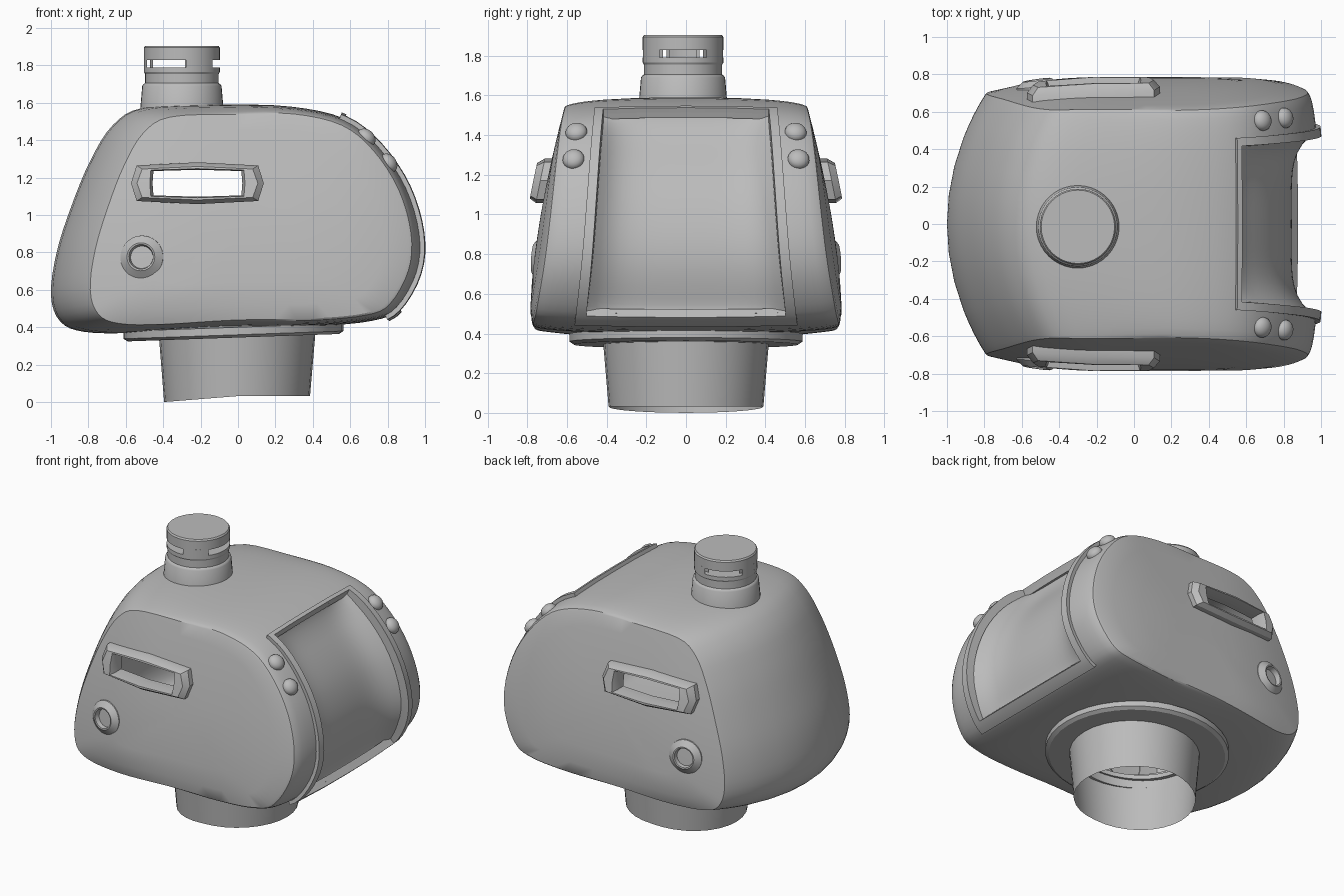
import bpy, bmesh, math
from mathutils import Vector, Matrix

if "Cube" in bpy.data.objects:
    bpy.data.objects.remove(bpy.data.objects["Cube"], do_unlink=True)

grey = bpy.data.materials.new("mid grey")
grey.use_nodes = True
grey.diffuse_color = (0.5, 0.5, 0.5, 1)
grey.node_tree.nodes["Principled BSDF"].inputs["Base Color"].default_value = grey.diffuse_color

# Closed outline of the hood in x and z: up the back, over the top, down the face, along the floor
OUTLINE = [(-1, .57), (-.97, .8), (-.89, 1.05), (-.79, 1.29), (-.67, 1.48),
           (-.5, 1.575), (-.1, 1.59), (.28, 1.58), (.57, 1.515), (.76, 1.37),
           (.91, 1.15), (.985, .9), (.97, .69), (.86, .5), (.72, .435),
           (.4, .405), (-.1, .395), (-.55, .37), (-.82, .375), (-.95, .43)]
COUNT = len(OUTLINE)
FACE_TOP, FACE_BOTTOM, FACE_SIDE = 8, 13, .66


def outline(u):
    """Smooth closed curve through the outline points."""
    i, f = math.floor(u), u - math.floor(u)
    a, b, c, d = (Vector(OUTLINE[(i + k) % COUNT]) for k in (-1, 0, 1, 2))
    return b + (c - a) * f / 2 + (2 * a - 5 * b + 4 * c - d) * f**2 / 2 + (3 * b - a - 3 * c + d) * f**3 / 2


def half_width(x, z):
    """Distance of the side panel from the middle plane."""
    w = .785 - .17 * (max(z - .5, 0) / 1.03)**1.6 - 4 * max(.5 - z, 0)**2
    return w - .085 * (max(-x - .2, 0) / .6)**2 - .045 * (max(x - .5, 0) / .4)**2


def surface(u, v):
    """Hood skin: |v| < 1 wraps around the hood, |v| from 1 to 2 closes the side panel."""
    t = max(-1, min(1, v))
    outer = outline(u)
    edge = Vector((outer.x * .855 + .065, outer.y * .92 + .075))
    back = max(0, min(1, .3 - outer.x * 1.2))  # the back is rounder than the face
    bulge = max(0, 1 - abs(t)**(2.5 - .5 * back))**(.4 + .55 * back)
    p = edge + (outer - edge) * bulge
    if abs(v) > 1:
        p = edge.lerp(Vector((.05, .95)), abs(v) - 1)
        edge = p
    return Vector((p.x, t * half_width(edge.x, edge.y), p.y))


def visor_surface(u, v):
    """Hood skin pushed in to a shallow dish."""
    depth = .015 + .14 * (1 - abs(v / .69)**5) * (1 - abs((u - 10.5) / 2.6)**5)
    return surface(u, v) + Vector((-.95, 0, -.3)) * depth


def finish(name, bm):
    mesh = bpy.data.meshes.new(name)
    bm.to_mesh(mesh)
    bm.free()
    mesh.materials.append(grey)
    ob = bpy.data.objects.new(name, mesh)
    bpy.context.collection.objects.link(ob)
    return ob


def skin(name, us, vs, keep, shape=surface):
    """Grid of quads on the hood skin, facing outward."""
    bm = bmesh.new()
    rows = [[bm.verts.new(shape(u, v)) for v in vs] for u in us]
    for i in range(len(us) - 1):
        for j in range(len(vs) - 1):
            if keep((us[i] + us[i + 1]) / 2, (vs[j] + vs[j + 1]) / 2):
                bm.faces.new((rows[i][j], rows[i][j + 1], rows[i + 1][j + 1], rows[i + 1][j]))
    bmesh.ops.remove_doubles(bm, verts=bm.verts, dist=.0005)
    bmesh.ops.delete(bm, geom=[v for v in bm.verts if not v.link_faces], context='VERTS')
    bm.normal_update()
    if sum(f.normal.dot(f.calc_center_median() - Vector((0, 0, .95))) for f in bm.faces) < 0:
        bmesh.ops.reverse_faces(bm, faces=bm.faces)
    return finish(name, bm)


def loft(name, rings, closed=False, matrix=Matrix()):
    """Join equal rings of points into a skin; a ring of one point repeated becomes a cap."""
    bm = bmesh.new()
    loops = [[bm.verts.new(matrix @ Vector(p)) for p in ring] for ring in rings]
    if closed:
        loops.append(loops[0])
    for a, b in zip(loops, loops[1:]):
        for k in range(len(a)):
            m = (k + 1) % len(a)
            bm.faces.new((a[k], a[m], b[m], b[k]))
    bmesh.ops.remove_doubles(bm, verts=bm.verts, dist=.0002)
    bmesh.ops.recalc_face_normals(bm, faces=bm.faces)
    return finish(name, bm)


def lathe(name, profile, place=(0, 0, 0), axis=(0, 0, 1), closed=False, segs=40):
    """Revolve (radius, height) points around an axis."""
    turn = Vector((0, 0, 1)).rotation_difference(Vector(axis)).to_matrix().to_4x4()
    rings = [[(r * math.cos(a), r * math.sin(a), h)
              for a in (math.tau * k / segs for k in range(segs))] for r, h in profile]
    return loft(name, rings, closed, Matrix.Translation(place) @ turn)


def apply_modifier(ob, kind, **settings):
    mod = ob.modifiers.new(kind.lower(), kind)
    for key, value in settings.items():
        setattr(mod, key, value)
    bpy.context.view_layer.objects.active = ob
    bpy.ops.object.modifier_apply(modifier=mod.name)


def cut(ob, cutter):
    cutter.hide_render = True
    apply_modifier(ob, 'BOOLEAN', object=cutter, operation='DIFFERENCE', solver='EXACT')
    bpy.data.objects.remove(cutter, do_unlink=True)


def in_face(u, v):
    return FACE_TOP < u < FACE_BOTTOM and abs(v) < FACE_SIDE


# Hollow hood with a face opening
half = [.22, .44, FACE_SIDE, .76, .84, .91, .96, .99, 1, 1.15, 1.4, 1.7, 2]
body = skin("hood_shell", [k / 4 for k in range(COUNT * 4 + 1)],
            [-v for v in reversed(half)] + [0] + half, lambda u, v: not in_face(u, v))
apply_modifier(body, 'SOLIDIFY', thickness=.03, offset=-1)

# Raised trim around the opening
trim_u = [FACE_TOP - .1] + [FACE_TOP + k / 4 for k in range(21)] + [FACE_BOTTOM + .25, FACE_BOTTOM + .55]
trim = skin("face_trim", trim_u, [-.73, -FACE_SIDE, -.33, 0, .33, FACE_SIDE, .73],
            lambda u, v: not in_face(u, v))
apply_modifier(trim, 'SOLIDIFY', thickness=.025, offset=1)

# Recessed visor filling the opening
skin("visor", [7.95 + .17 * k for k in range(31)], [.0675 * k for k in range(-10, 11)],
     lambda u, v: True, visor_surface)

# Neck opening in the floor and slots through both sides
cut(body, lathe("neck_cutter", [(0, 0), (.39, 0), (.39, .6), (0, .6)], (-.01, 0, 0)))
SLOT = [(-.24, 0), (-.235, .065), (0, .072), (.235, .065), (.24, 0), (.235, -.065), (0, -.072), (-.235, -.065)]
BEZEL = [(-.355, 0), (-.325, .095), (0, .112), (.325, .095), (.355, 0), (.325, -.095), (0, -.112), (-.325, -.095)]


def slot_ring(points, side, lift, sx=1, sz=1):
    ring = []
    for px, pz in points:
        x, z = px * sx - .217, pz * sz + 1.17
        ring.append((x, side * (half_width(x, z) + lift), z))
    return ring


centre = [(-.217, 0, 1.17)] * len(SLOT)
for side, word in ((-1, "right"), (1, "left")):
    far = [[(p[0], side * y, p[2]) for p in slot_ring(SLOT, side, 0)] for y in (.4, 1)]
    caps = [[(x, side * y, z) for x, _, z in centre] for y in (.4, 1)]
    cut(body, loft("slot_cutter", [caps[0], *far, caps[1]]))

    # Bevelled slot surround
    loft(word + "_slot_surround",
         [slot_ring(BEZEL, side, -.02), slot_ring(BEZEL, side, .035),
          slot_ring(BEZEL, side, .07, .91, .8), slot_ring(SLOT, side, .07, 1.06, 1.08),
          slot_ring(SLOT, side, .03), slot_ring(SLOT, side, -.04)], closed=True)

    # Round port low on the side
    lathe(word + "_port", [(.118, -.04), (.115, .0), (.075, .03), (.066, .028), (.058, -.015), (0, -.015)],
          (-.515, side * half_width(-.515, .775), .775), (-.14, side, .06))

    # Domed bolts beside the opening
    for number, u in enumerate((8.65, 9.4), 1):
        v = side * .86
        here = surface(u, v)
        normal = (surface(u + .05, v) - here).cross(surface(u, v + .02) - here).normalized()
        if normal.x < 0:
            normal.negate()
        dome = [(.055 * math.cos(a), .04 * math.sin(a)) for a in (math.pi * k / 12 for k in range(7))]
        lathe(f"{word}_bolt_{number}", [(.055, -.03)] + dome, here, normal, segs=20)

# Neck tube with a slanted lower rim, and the tilted flange above it
neck = lathe("neck_tube", [(.39, 0), (.425, .44)], (-.005, 0, 0), segs=32)
for v in neck.data.vertices:
    if v.co.z < .1:
        v.co.z = .032 * min(1, (v.co.x + .4) / .4)
flange = lathe("neck_flange", [(.4, .345), (.565, .345), (.588, .36), (.588, .4), (.4, .42)],
               (-.025, 0, 0), closed=True)
for v in flange.data.vertices:
    v.co.z += .035 * v.co.x

# Slotted vent on top: base, cap and the three posts between the slots
VENT = (-.3, -.015, 0)
lathe("vent_base", [(.225, 1.54), (.212, 1.69), (.205, 1.7), (.197, 1.705), (.197, 1.755),
                    (.203, 1.765), (.203, 1.79), (0, 1.79)], VENT)
lathe("vent_cap", [(0, 1.83), (.203, 1.83), (.203, 1.895), (.196, 1.905), (0, 1.905)], VENT)
for number in range(3):
    rings = []
    for k in range(7):
        a = math.radians(60 + 120 * number - 24 + 8 * k)
        rings.append([(r * math.cos(a), r * math.sin(a), z)
                      for r, z in ((.17, 1.785), (.203, 1.785), (.203, 1.835), (.17, 1.835))])
    loft(f"vent_post_{number + 1}", rings, matrix=Matrix.Translation(VENT))

# Smooth shading with crisp edges
bpy.ops.object.select_all(action='DESELECT')
for ob in bpy.context.scene.objects:
    if ob.type == 'MESH':
        ob.select_set(True)
        bpy.context.view_layer.objects.active = ob
bpy.ops.object.shade_smooth_by_angle(angle=math.radians(30))
